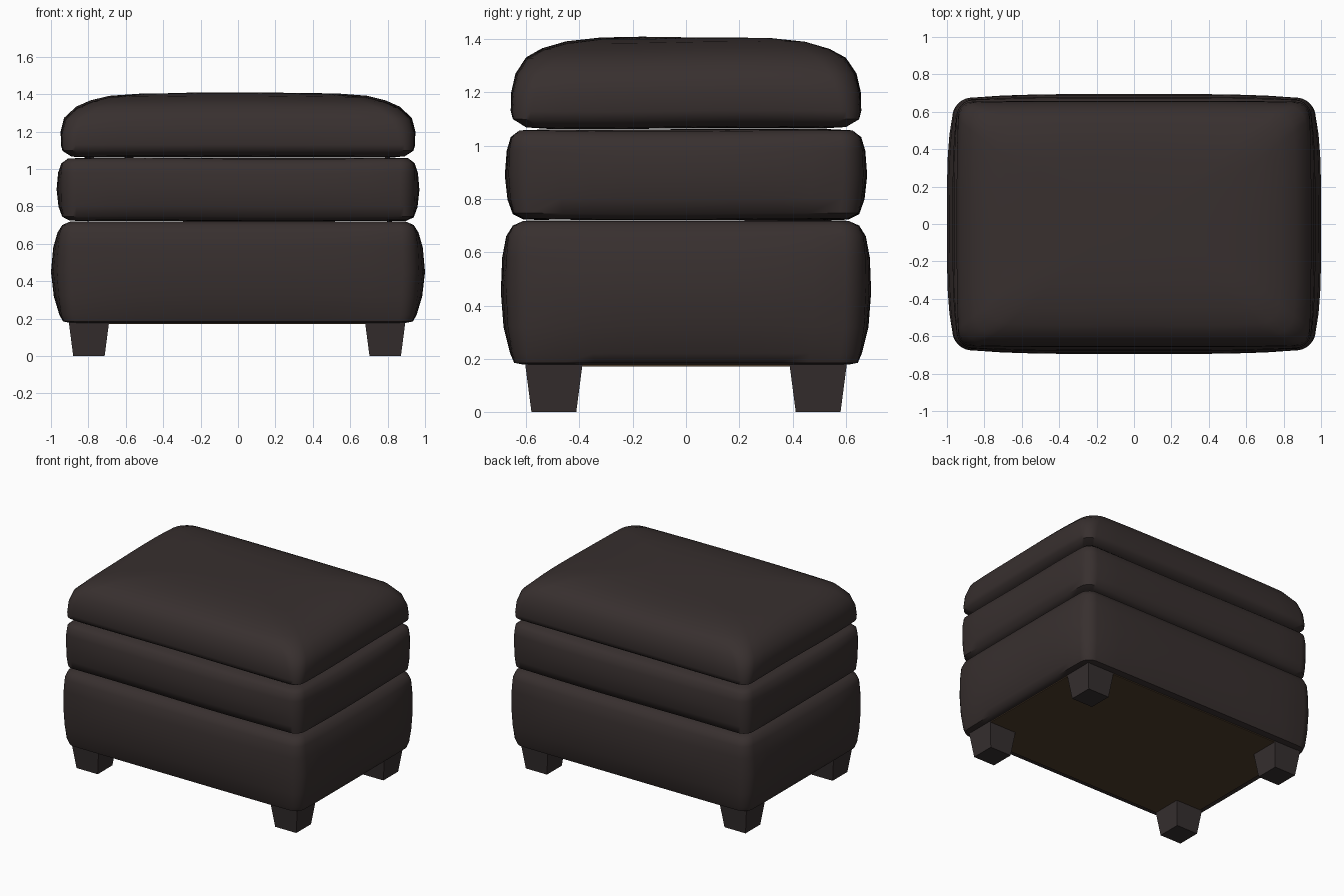
import bpy, bmesh, math

cube = bpy.data.objects.get("Cube")
if cube:
    bpy.data.objects.remove(cube, do_unlink=True)


def material(name, rgb):
    m = bpy.data.materials.new(name)
    m.use_nodes = True
    m.diffuse_color = (*rgb, 1)
    bsdf = next(n for n in m.node_tree.nodes if n.type == 'BSDF_PRINCIPLED')
    bsdf.inputs["Base Color"].default_value = (*rgb, 1)
    return m


leather = material("dark brown leather", (0.039, 0.029, 0.028))
leg_wood = material("dark leg wood", (0.036, 0.028, 0.028))
board = material("brown underside", (0.075, 0.046, 0.024))


def add_object(name, bm, mat, smooth=False):
    bmesh.ops.recalc_face_normals(bm, faces=bm.faces)
    me = bpy.data.meshes.new(name)
    bm.to_mesh(me)
    bm.free()
    me.materials.append(mat)
    ob = bpy.data.objects.new(name, me)
    bpy.context.collection.objects.link(ob)
    if smooth:
        bpy.ops.object.select_all(action='DESELECT')
        ob.select_set(True)
        bpy.context.view_layer.objects.active = ob
        bpy.ops.object.shade_smooth_by_angle(angle=math.radians(50))
    return ob


def outline(hx, hy, r, arc=5, side=10):
    """Rounded rectangle with evenly divided sides."""
    corners = []
    for k, (sx, sy) in enumerate([(1, 1), (-1, 1), (-1, -1), (1, -1)]):
        corners.append([(sx * (hx - r) + r * math.cos(a), sy * (hy - r) + r * math.sin(a))
                        for a in [(k + i / arc) * math.pi / 2 for i in range(arc + 1)]])
    pts = []
    for k in range(4):
        pts += corners[k]
        (x0, y0), (x1, y1) = corners[k][-1], corners[(k + 1) % 4][0]
        pts += [(x0 + (x1 - x0) * i / side, y0 + (y1 - y0) * i / side)
                for i in range(1, side)]
    return pts


def cushion(name, profile, wobble=0.0, phase=0.0):
    """Loft of rounded rectangles: z, half width, half depth, corner radius, bulge."""
    bm = bmesh.new()
    rings = []
    for z, hx, hy, r, b in profile:
        cx, cy = hx - b, hy - b * 0.55
        ring = []
        for x, y in outline(cx, cy, r):
            u, v = x / cx, y / cy
            ring.append(bm.verts.new((
                x + b * u * (1 - v ** 4),
                y + b * 0.55 * v * (1 - u ** 4),
                z + wobble * math.sin(4 * x + phase) * math.cos(5 * y + phase))))
        rings.append(ring)
    for low, high in zip(rings, rings[1:]):
        for i in range(len(low)):
            j = (i + 1) % len(low)
            bm.faces.new((low[i], low[j], high[j], high[i]))
    bm.faces.new(rings[0][::-1])
    bm.faces.new(rings[-1])
    return add_object(name, bm, leather, True)


# Upholstered base block
cushion("base_body", [
    (0.178, 0.90, 0.61, 0.06, 0.0),
    (0.185, 0.935, 0.645, 0.07, 0.005),
    (0.22, 0.955, 0.66, 0.07, 0.015),
    (0.32, 0.985, 0.685, 0.07, 0.04),
    (0.45, 1.0, 0.695, 0.07, 0.05),
    (0.58, 0.988, 0.69, 0.07, 0.04),
    (0.66, 0.965, 0.675, 0.07, 0.02),
    (0.70, 0.94, 0.65, 0.07, 0.005),
    (0.718, 0.90, 0.61, 0.06, 0.0),
    (0.72, 0.80, 0.52, 0.05, 0.0)])

# Middle cushion
cushion("middle_cushion", [
    (0.722, 0.80, 0.52, 0.05, 0.0),
    (0.725, 0.90, 0.61, 0.06, 0.0),
    (0.745, 0.94, 0.65, 0.07, 0.005),
    (0.80, 0.96, 0.67, 0.07, 0.025),
    (0.89, 0.97, 0.68, 0.07, 0.035),
    (0.98, 0.962, 0.673, 0.07, 0.025),
    (1.03, 0.945, 0.658, 0.07, 0.01),
    (1.055, 0.91, 0.625, 0.06, 0.0),
    (1.06, 0.80, 0.52, 0.05, 0.0)], 0.003, 0.6)

# Domed top cushion
cushion("top_cushion", [
    (1.066, 0.80, 0.52, 0.05, 0.0),
    (1.07, 0.89, 0.60, 0.06, 0.0),
    (1.10, 0.938, 0.65, 0.06, 0.005),
    (1.13, 0.947, 0.658, 0.07, 0.01),
    (1.20, 0.948, 0.656, 0.08, 0.015),
    (1.27, 0.93, 0.64, 0.09, 0.02),
    (1.33, 0.865, 0.60, 0.10, 0.02),
    (1.363, 0.79, 0.54, 0.10, 0.02),
    (1.388, 0.69, 0.45, 0.10, 0.01),
    (1.402, 0.52, 0.32, 0.08, 0.0),
    (1.407, 0.26, 0.16, 0.04, 0.0)], 0.004, 1.8)

# Underside board
bm = bmesh.new()
bmesh.ops.create_cube(bm, size=1)
for v in bm.verts:
    v.co = (v.co.x * 1.78, v.co.y * 1.2, 0.175 + v.co.z * 0.008)
add_object("underside_board", bm, board)

# Tapered square legs
for fb, y in (("front", -0.496), ("back", 0.496)):
    for lr, x in (("right", -0.797), ("left", 0.787)):
        bm = bmesh.new()
        bmesh.ops.create_cube(bm, size=1)
        for v in bm.verts:
            w = 0.215 if v.co.z > 0 else 0.168
            v.co = (x + v.co.x * w, y + v.co.y * w, 0.09 + v.co.z * 0.18)
        add_object(f"{fb}_{lr}_leg", bm, leg_wood)
